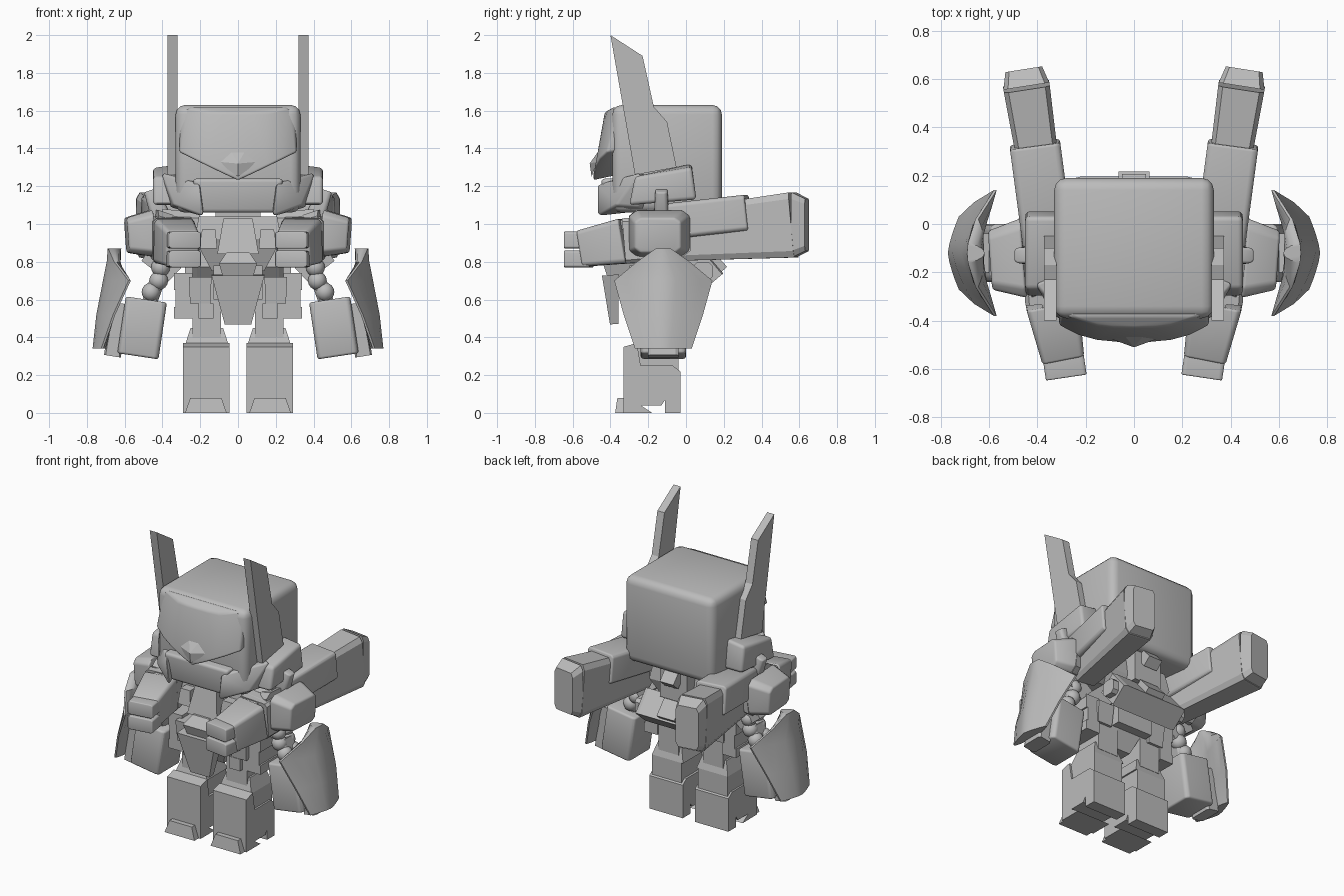
import bpy, bmesh, math
from mathutils import Vector

if "Cube" in bpy.data.objects:
    bpy.data.objects.remove(bpy.data.objects["Cube"])

grey = bpy.data.materials.new("plain_grey")
grey.use_nodes = True
grey.diffuse_color = (.5, .5, .5, 1)
grey.node_tree.nodes["Principled BSDF"].inputs["Base Color"].default_value = grey.diffuse_color


def finish(name, bm, pair=False, bevel=0, smooth=False):
    """Turn a bmesh into an object, optionally rounded and mirrored to the other side."""
    bmesh.ops.recalc_face_normals(bm, faces=bm.faces)
    if bevel:
        edges = [edge for edge in bm.edges if edge.calc_face_angle(0) > .4]
        bmesh.ops.bevel(bm, geom=edges, offset=bevel, segments=3, profile=.5,
                        affect='EDGES', clamp_overlap=True)
    mesh = bpy.data.meshes.new(name)
    bm.to_mesh(mesh)
    bm.free()
    mesh.materials.append(grey)
    if bevel or smooth:
        mesh.polygons.foreach_set("use_smooth", [True] * len(mesh.polygons))
        mesh.set_sharp_from_angle(angle=math.radians(35))
    part = bpy.data.objects.new(name, mesh)
    bpy.context.scene.collection.objects.link(part)
    if pair:
        part.modifiers.new("mirror", 'MIRROR')


def hull(name, points, symmetric=False, **options):
    """Convex solid around points; symmetric adds their reflections in x."""
    points = [Vector(point) for point in points]
    if symmetric:
        points += [Vector((-point.x, point.y, point.z)) for point in points if point.x]
    bm = bmesh.new()
    for point in points:
        bm.verts.new(point)
    bmesh.ops.convex_hull(bm, input=bm.verts)
    loose = [vert for vert in bm.verts if not vert.link_faces]
    bmesh.ops.delete(bm, geom=loose, context='VERTS')
    bmesh.ops.dissolve_limit(bm, angle_limit=.02, verts=bm.verts, edges=bm.edges)
    finish(name, bm, **options)


def block(name, across, depth, height, top=1, base=1, **options):
    """Box given by its ranges; top and base scale those two ends."""
    centre_x, centre_y = sum(across) / 2, sum(depth) / 2
    points = [(centre_x + (x - centre_x) * scale, centre_y + (y - centre_y) * scale, z)
              for z, scale in zip(height, (base, top)) for x in across for y in depth]
    hull(name, points, **options)


def limb(name, start, end, size, taper=1, cut=0, **options):
    """Beam from start to end; taper scales the end, cut chamfers the section."""
    start, end = Vector(start), Vector(end)
    along = (end - start).normalized()
    guide = Vector((0, 0, 1)) if abs(along.z) < .8 else Vector((0, 1, 0))
    wide = guide.cross(along).normalized()
    tall = along.cross(wide)
    points = []
    for centre, scale in ((start, .5), (end, .5 * taper)):
        for i in (-1, 1):
            for j in (-1, 1):
                for a, b in {(1, 1 - cut), (1 - cut, 1)}:
                    points.append(centre + wide * size[0] * scale * i * a
                                  + tall * size[1] * scale * j * b)
    hull(name, points, **options)


def plate(name, profile, across, **options):
    """Side profile in y and z, extruded over a range in x."""
    bm = bmesh.new()
    left, right = [[bm.verts.new((x, y, z)) for y, z in profile] for x in across]
    bm.faces.new(left)
    bm.faces.new(right)
    for i in range(len(profile)):
        bm.faces.new((left[i - 1], left[i], right[i], right[i - 1]))
    finish(name, bm, **options)


def ball(name, centre, radius):
    bm = bmesh.new()
    bmesh.ops.create_uvsphere(bm, u_segments=12, v_segments=8, radius=radius)
    bmesh.ops.translate(bm, vec=centre, verts=bm.verts)
    finish(name, bm, pair=True, smooth=True)


# Head: rounded helmet, brow swept into a point, crest and mask
block("helmet", across=(-.33, .33), depth=(-.39, .19), height=(1.06, 1.63), bevel=.05)
brow = []
for i in range(5):
    t = i / 4
    front = -.49 + .07 * t ** 3
    brow += [(.31 * t, front, 1.23 + .15 * t), (.3 * t, front + .06, 1.59), (.27 * t, -.38, 1.62),
             (.31 * t, -.35, 1.26 + .13 * t), (.31 * t, -.3, 1.59)]
hull("brow", brow, symmetric=True, bevel=.02)
hull("crest", [(.11, -.47, 1.33), (.04, -.46, 1.39), (0, -.51, 1.32), (0, -.5, 1.25)], symmetric=True)
block("mask", across=(-.24, .24), depth=(-.45, -.2), height=(1.06, 1.24), base=.85, bevel=.02)
hull("cheek_guard", [(.2, -.47, 1.21), (.18, -.47, 1.04), (.41, -.25, 1.27), (.36, -.25, 1.09),
                     (.34, -.37, 1.1), (.3, -.2, 1.26), (.28, -.2, 1.07), (.19, -.4, 1.1)],
     pair=True, bevel=.012)
hull("ear_collar", [(x, y, z) for x, drop in ((.3, 0), (.45, .02))
                    for y, z in ((-.27, 1.25), (-.3, 1.1), (.03, 1.32 - drop), (.055, 1.13))],
     pair=True, bevel=.02)
plate("antenna", [(-.4, 2), (-.23, 1.89), (-.17, 1.62), (-.1, 1.54), (-.05, 1.3), (-.27, 1.26)],
      across=(.32, .372), pair=True)

# Torso
block("neck", across=(-.12, .12), depth=(-.22, .02), height=(.95, 1.1))
block("upper_chest", across=(-.23, .23), depth=(-.28, .06), height=(.92, 1.04), top=.9)
block("lower_chest", across=(-.23, .23), depth=(-.28, .06), height=(.75, .92), base=.6)
block("chest_ridge", across=(-.11, .11), depth=(-.38, -.1), height=(.84, 1.03), top=.7)
block("chest_vent", across=(.11, .2), depth=(-.35, -.2), height=(.87, .97), top=.8, pair=True)
block("cockpit_upper", across=(-.1, .1), depth=(-.44, -.2), height=(.79, .85), top=.6)
block("cockpit_lower", across=(-.1, .1), depth=(-.44, -.2), height=(.72, .79), base=.8)
block("waist", across=(-.13, .13), depth=(-.3, .01), height=(.6, .78))
limb("front_skirt", start=(0, -.4, .73), end=(0, -.38, .47), size=(.28, .09), taper=.5)
block("crotch", across=(-.1, .1), depth=(-.28, -.04), height=(.49, .62), base=.5)

# Back unit
limb("back_unit", start=(0, .03, .82), end=(0, .14, .69), size=(.48, .15), cut=.1)
limb("back_hatch", start=(0, .1, .83), end=(0, .18, .74), size=(.13, .1))
limb("back_nozzle", start=(.22, .09, .75), end=(.28, .09, .75), size=(.1, .1), cut=.4, pair=True)
block("back_spine", across=(-.1, .1), depth=(0, .13), height=(.86, 1.06))
limb("nape_block", start=(0, .1, 1.07), end=(0, .18, .98), size=(.1, .07))

# Shoulders
limb("shoulder_core", start=(.2, -.12, .96), end=(.4, -.12, .96), size=(.2, .2), taper=1.2, cut=.3, pair=True)
limb("shoulder_base", start=(.45, -.14, .95), end=(.36, -.13, .94), size=(.33, .25),
     taper=.85, cut=.25, pair=True)
limb("shoulder_cuff", start=(.45, -.14, .95), end=(.59, -.15, .94), size=(.33, .25),
     taper=.74, cut=.25, pair=True, bevel=.012)
limb("shoulder_stud", start=(.41, -.13, 1.04), end=(.46, -.13, 1.18), size=(.1, .08),
     taper=.8, cut=.35, pair=True, bevel=.01)
limb("shoulder_fin", start=(.37, -.1, .84), end=(.44, -.1, .75), size=(.11, .2), taper=.9, pair=True)

# Long cannons passing beneath the shoulders
limb("cannon_barrel", start=(.35, -.05, .94), end=(.445, .57, .995), size=(.15, .27),
     taper=1.28, cut=.2, pair=True)
limb("cannon_cap", start=(.445, .57, .995), end=(.456, .64, .995), size=(.192, .346),
     taper=.8, cut=.2, pair=True)
limb("cannon_sleeve", start=(.35, -.12, 1.01), end=(.41, .33, 1.06), size=(.21, .19),
     cut=.15, pair=True, bevel=.012)
limb("cannon_collar", start=(.35, -.2, .92), end=(.34, -.32, .91), size=(.22, .24), cut=.15, pair=True)
limb("cannon_front", start=(.34, -.32, .91), end=(.295, -.55, .87), size=(.22, .24),
     taper=.8, cut=.15, pair=True, bevel=.012)
limb("cannon_sight", start=(.33, -.28, 1.01), end=(.3, -.46, .96), size=(.12, .05), pair=True)
for row, z in (("upper", .915), ("lower", .815)):
    limb(row + "_muzzle", start=(.3, -.5, z), end=(.28, -.635, z), size=(.17, .09),
         cut=.15, pair=True, bevel=.006)

# Arms
for joint, x, z in (("upper", .41, .77), ("middle", .42, .7), ("lower", .46, .64)):
    for side, y in (("front", -.16), ("back", -.08)):
        ball(joint + "_" + side + "_elbow_joint", (x, y, z), radius=.05)
limb("elbow_pin", start=(.42, -.12, .72), end=(.47, -.12, .58), size=(.08, .12), cut=.3, pair=True)
limb("forearm", start=(.485, -.12, .6), end=(.53, -.12, .3), size=(.22, .24), cut=.15, pair=True, bevel=.02)
limb("shield_mount", start=(.62, -.12, .58), end=(.665, -.12, .3), size=(.09, .16), cut=.2, pair=True)

# Curved shields: crescent sections of varying half width, swept down the arm
bm = bmesh.new()
rings = []
for z, half, crown in ((.87, .04, .69), (.8, .14, .695), (.7, .26, .715), (.52, .21, .75), (.34, .15, .77)):
    steps = [i / 4 - 1 for i in range(9)]
    outer = [(crown - 2 * half ** 2 * abs(t) ** 1.4, t) for t in steps]
    inner = [(x - .012 - .06 * (1 - t * t), t) for x, t in reversed(outer)]
    rings.append([bm.verts.new((x, half * t - .12, z)) for x, t in outer + inner])
for upper, lower in zip(rings, rings[1:]):
    for i in range(len(upper)):
        bm.faces.new((upper[i - 1], upper[i], lower[i], lower[i - 1]))
bm.faces.new(rings[0])
bm.faces.new(rings[-1])
finish("arm_shield", bm, pair=True, smooth=True)

# Hips and thighs
block("thigh", across=(.09, .24), depth=(-.25, -.05), height=(.4, .72), pair=True)
block("thigh_plate", across=(.13, .21), depth=(-.28, -.2), height=(.5, .58), pair=True)
block("hip_guard", across=(.14, .26), depth=(-.29, -.02), height=(.58, .72), base=.9, pair=True)
for tier, outer, bottom, top in (("upper", .34, .65, .74), ("middle", .33, .56, .65), ("lower", .34, .5, .56)):
    block(tier + "_side_skirt", across=(.24, outer), depth=(-.25, -.04), height=(bottom, top), pair=True)

# Lower legs
leg = (.045, .292)
block("knee_frame", across=(.05, .28), depth=(-.26, -.04), height=(.36, .45), top=.75, pair=True)
block("knee_core", across=(.06, .28), depth=(-.26, -.04), height=(.2, .36), pair=True)
plate("shin_guard", [(-.33, 0), (-.33, .35), (-.26, .37), (-.24, .25), (-.24, .04), (-.18, 0)],
      across=leg, pair=True)
plate("calf", [(-.24, .04), (-.24, .25), (-.07, .25), (-.03, .22), (-.03, .1), (-.09, .1), (-.13, .04)],
      across=leg, pair=True)
block("heel", across=leg, depth=(-.11, -.03), height=(0, .1), pair=True)
block("toe", across=(.06, .28), depth=(-.375, -.28), height=(0, .08), top=.75, pair=True)
